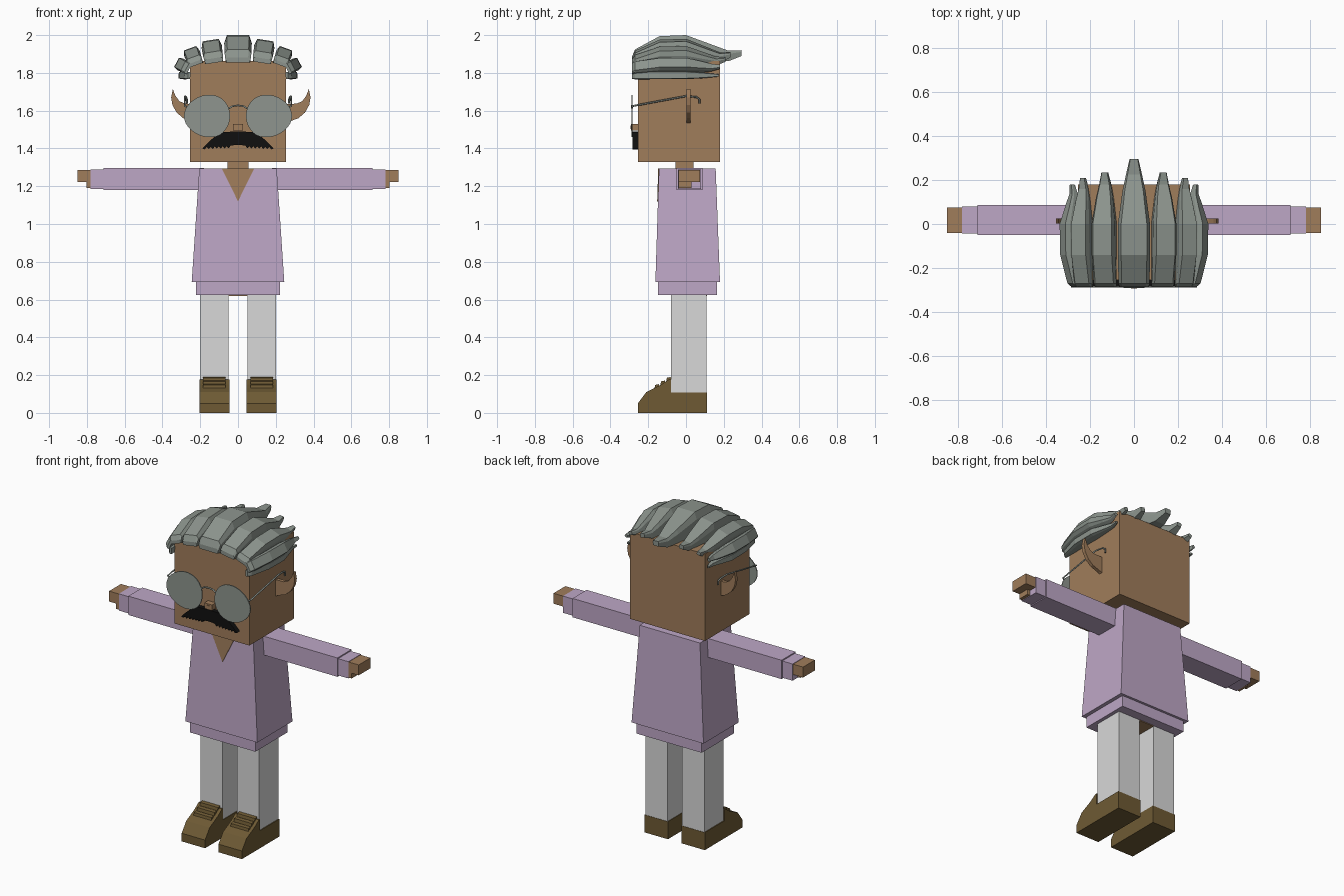
import bpy, bmesh, math
from mathutils import Vector

cube = bpy.data.objects.get("Cube")
if cube:
    bpy.data.objects.remove(cube, do_unlink=True)


def material(name, srgb):
    lin = [((c / 255 + 0.055) / 1.055) ** 2.4 for c in srgb]
    m = bpy.data.materials.new(name)
    m.use_nodes = True
    m.diffuse_color = (*lin, 1)
    m.node_tree.nodes["Principled BSDF"].inputs["Base Color"].default_value = (*lin, 1)
    return m


SKIN = material("skin", (160, 125, 91))
LILAC = material("lilac cloth", (190, 167, 198))
TROUSER = material("pale grey cloth", (216, 216, 216))
LEATHER = material("brown leather", (110, 90, 52))
HAIR = material("grey hair", (140, 148, 141))
GLASS = material("grey lens", (142, 149, 142))
BLACK = material("black", (16, 16, 16))


def loft(name, rings, mat):
    """Skin a list of equal-length point rings and cap both ends."""
    bm = bmesh.new()
    loops = [[bm.verts.new(p) for p in ring] for ring in rings]
    n = len(loops[0])
    for a, b in zip(loops, loops[1:]):
        for i in range(n):
            j = (i + 1) % n
            bm.faces.new((a[i], a[j], b[j], b[i]))
    bm.faces.new(loops[0])
    bm.faces.new(loops[-1])
    bmesh.ops.recalc_face_normals(bm, faces=bm.faces)
    me = bpy.data.meshes.new(name)
    bm.to_mesh(me)
    bm.free()
    me.materials.append(mat)
    ob = bpy.data.objects.new(name, me)
    bpy.context.collection.objects.link(ob)
    return ob


def rect(x, y, z):
    return [(x[0], y[0], z), (x[1], y[0], z), (x[1], y[1], z), (x[0], y[1], z)]


def box(name, x, y, z, mat):
    return loft(name, [rect(x, y, z[0]), rect(x, y, z[1])], mat)


def plate_xz(name, pts, y0, y1, mat):
    return loft(name, [[(x, y, z) for x, z in pts] for y in (y0, y1)], mat)


def plate_yz(name, pts, x0, x1, mat):
    return loft(name, [[(x, y, z) for y, z in pts] for x in (x0, x1)], mat)


def wire(name, pts, r, mat):
    cu = bpy.data.curves.new(name, "CURVE")
    cu.dimensions = "3D"
    cu.bevel_depth = r
    cu.bevel_resolution = 1
    cu.use_fill_caps = True
    sp = cu.splines.new("POLY")
    sp.points.add(len(pts) - 1)
    for p, co in zip(sp.points, pts):
        p.co = (*co, 1)
    cu.materials.append(mat)
    ob = bpy.data.objects.new(name, cu)
    bpy.context.collection.objects.link(ob)


def span(s, a, b):
    return tuple(sorted((s * a, s * b)))


# Head, neck, nose
box("head", (-.255, .255), (-.254, .18), (1.328, 1.863), SKIN)
box("neck", (-.056, .056), (-.055, .04), (1.26, 1.34), SKIN)
box("nose", (-.026, .026), (-.29, -.25), (1.495, 1.53), SKIN)
box("nose_tip", (-.014, .014), (-.293, -.285), (1.503, 1.521), SKIN)

# Tunic with open collar
loft("tunic", [rect((-.245, .245), (-.162, .18), .693),
               rect((-.205, .205), (-.143, .157), 1.293)], LILAC)
box("tunic_hem", (-.222, .222), (-.148, .165), (.625, .70), LILAC)
box("pelvis", (-.05, .05), (-.08, .11), (.62, .64), SKIN)
collar = [(-.085, 1.293), (.085, 1.293), (0, 1.12)]
loft("collar_opening", [[(x, -.143 - (1.293 - z) * .032 + d, z) for x, z in collar]
                        for d in (-.004, .004)], SKIN)

SHOE = [(-.255, 0), (-.255, .05), (-.21, .11), (-.165, .132), (-.13, .15),
        (-.09, .178), (-.08, .178), (-.08, .108), (.11, .108), (.11, 0)]
EAR = [(.24, 1.525), (.265, 1.54), (.32, 1.56), (.355, 1.59), (.377, 1.63), (.384, 1.67),
       (.375, 1.715), (.362, 1.68), (.34, 1.65), (.31, 1.637), (.24, 1.635)]

for s, side in ((1, "left"), (-1, "right")):
    # Arm, cuff, hand
    box(side + "_sleeve", span(s, .18, .712), (-.05, .087), (1.18, 1.296), LILAC)
    box(side + "_cuff", span(s, .70, .782), (-.043, .08), (1.186, 1.289), LILAC)
    box(side + "_hand", span(s, .77, .85), (-.04, .075), (1.222, 1.286), SKIN)
    box(side + "_thumb", span(s, .77, .802), (-.04, .03), (1.19, 1.225), SKIN)
    # Leg and shoe
    box(side + "_trouser_leg", span(s, .05, .2), (-.08, .108), (.1, .65), TROUSER)
    plate_yz(side + "_shoe", SHOE, s * .046, s * .205, LEATHER)
    for i in range(3):
        y, z = -.155 + i * .031, .14 + i * .019
        lace = [(y - .012, z - .012), (y - .008, z + .008), (y + .012, z + .012), (y + .014, z - .01)]
        plate_yz(f"{side}_shoe_lace_{i + 1}", lace, s * .066, s * .186, LEATHER)
    # Ear, set a little closer in on the right
    shift = 0 if s > 0 else -.03
    plate_xz(side + "_ear", [(s * (x + shift), z) for x, z in EAR], .003, .024, SKIN)
    # Lens and temple arm
    oval = []
    for i in range(32):
        a = math.tau * i / 32
        drop = .012 * math.cos(a) * math.sin(a)
        oval.append((s * (.164 + .122 * math.cos(a)), 1.572 + .112 * math.sin(a) - drop))
    plate_xz(side + "_lens", oval, -.289, -.283, GLASS)
    wire(side + "_temple_arm", [(s * .272, -.284, 1.62), (s * .282, -.28, 1.625), (s * .28, .0, 1.677),
                                (s * .275, .055, 1.672), (s * .27, .072, 1.66),
                                (s * .27, .072, 1.638)], .005, GLASS)

# Bridge of the glasses
wire("glasses_bridge", [(-.048, -.286, 1.612), (-.03, -.286, 1.624), (0, -.286, 1.628),
                        (.03, -.286, 1.624), (.048, -.286, 1.612)], .005, GLASS)

# Moustache with a ragged lower edge
half = [(.012, 1.49), (.05, 1.488), (.09, 1.486), (.12, 1.465), (.155, 1.435), (.19, 1.40)]
for i in range(7):
    x = .175 - i * .021
    half += [(x, 1.395 + .001 * i), (x - .009, 1.408 + .001 * i)]
half += [(.018, 1.418)]
plate_xz("moustache", half + [(-x, z) for x, z in reversed(half)], -.282, -.25, BLACK)

# Hair: tapering locks swept from the brow to the back
# stations: y, width factor, bottom and top height factors
LOCK = [(-.287, .92, -.06, .15), (-.27, .97, -.06, .45), (-.14, 1, 0, .96), (0, 1, 0, 1),
        (.15, .72, 0, .6), (.225, .5, 0, .4), (.295, .28, .2, .42)]
SECTION = [(-.9, 0), (-1, .7), (-.8, 1), (.8, 1), (1, .7), (.9, 0)]


def lock(name, x, z, half_width, height, tilt, back):
    t = math.radians(tilt)
    across = Vector((math.cos(t), 0, -math.sin(t)))
    out = Vector((math.sin(t), 0, math.cos(t)))
    rings = []
    for y, w, lo, hi in LOCK:
        yy = y * back / .295 if y > 0 else y
        rings.append([Vector((x, yy, z)) + across * (u * w * half_width)
                      + out * (height * (lo + v * (hi - lo))) for u, v in SECTION])
    loft(name, rings, HAIR)


lock("hair_crown", 0, 1.862, .073, .138, 0, .295)
SIDE_LOCKS = [(.127, 1.86, .054, .115, 9, .235), (.223, 1.846, .043, .09, 20, .21),
              (.262, 1.822, .034, .072, 62, .18), (.256, 1.786, .021, .058, 88, .175)]
for i, (x, z, hw, h, tilt, back) in enumerate(SIDE_LOCKS):
    for s, side in ((1, "left"), (-1, "right")):
        lock(f"hair_{side}_{i + 1}", s * x, z, hw, h, s * tilt, back)
